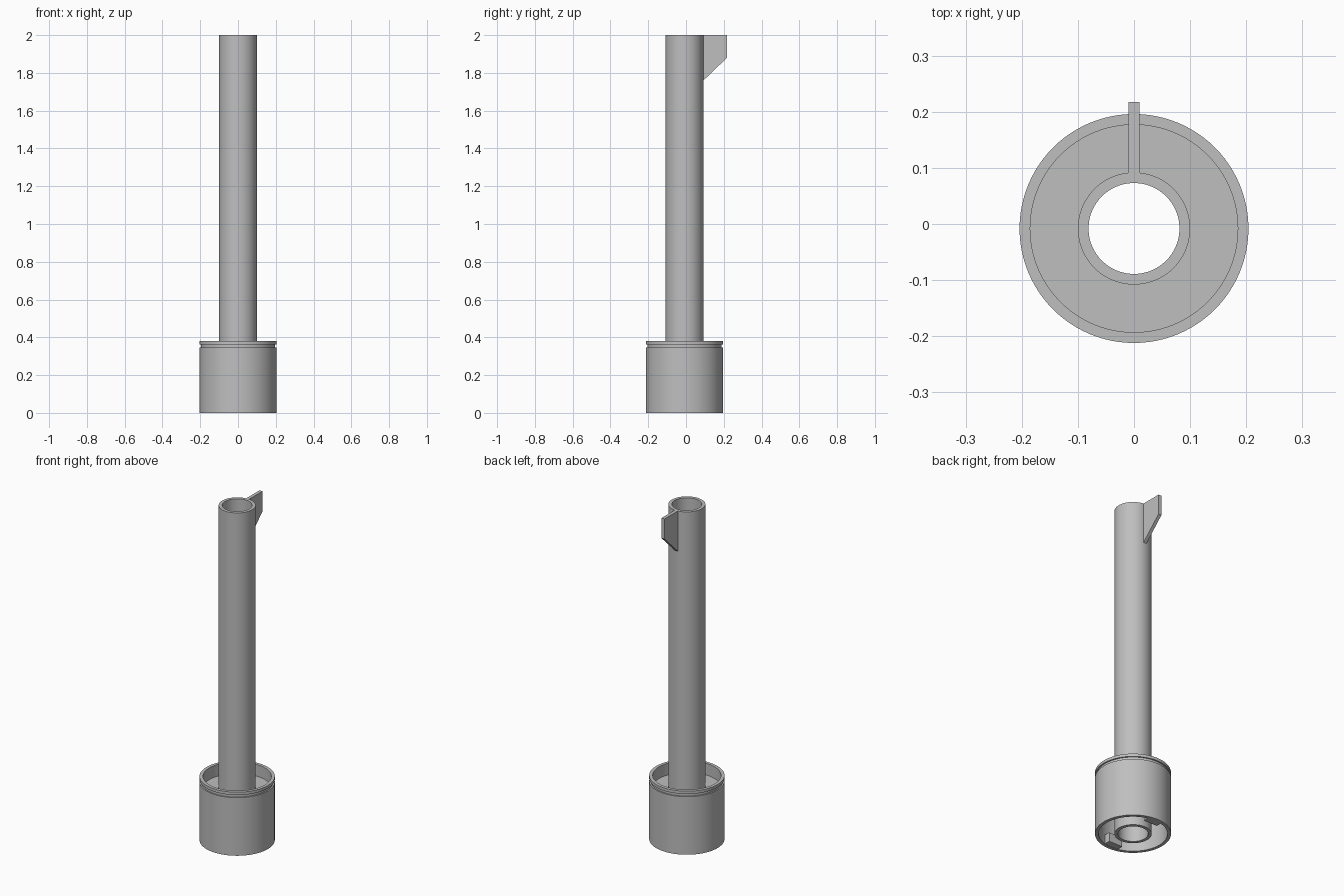
import bpy, bmesh, math
from mathutils import Vector

if "Cube" in bpy.data.objects:
    bpy.data.objects.remove(bpy.data.objects["Cube"])

AXIS_Y = -0.008
SIDES = 96

grey = bpy.data.materials.new("plain grey")
grey.use_nodes = True
grey.diffuse_color = (0.52, 0.52, 0.52, 1)
grey.node_tree.nodes["Principled BSDF"].inputs["Base Color"].default_value = (0.52, 0.52, 0.52, 1)


def finish(name, bm, smooth=False):
    bmesh.ops.recalc_face_normals(bm, faces=bm.faces)
    mesh = bpy.data.meshes.new(name)
    bm.to_mesh(mesh)
    bm.free()
    mesh.materials.append(grey)
    obj = bpy.data.objects.new(name, mesh)
    obj.location.y = AXIS_Y
    bpy.context.collection.objects.link(obj)
    if smooth:
        bpy.ops.object.select_all(action='DESELECT')
        obj.select_set(True)
        bpy.context.view_layer.objects.active = obj
        bpy.ops.object.shade_smooth_by_angle(angle=math.radians(30))
    return obj


def lathe(name, profile):
    """Spin a closed (radius, height) outline about the vertical axis."""
    bm = bmesh.new()
    verts = [bm.verts.new((r, 0, z)) for r, z in profile]
    edges = [bm.edges.new((verts[i - 1], verts[i])) for i in range(len(verts))]
    bmesh.ops.spin(bm, geom=verts + edges, cent=(0, 0, 0), axis=(0, 0, 1),
                   angle=math.tau, steps=SIDES, use_merge=True)
    bmesh.ops.remove_doubles(bm, verts=bm.verts, dist=1e-5)
    return finish(name, bm, smooth=True)


def plate(name, outline, offset):
    """Extrude a flat outline by the offset vector."""
    bm = bmesh.new()
    face = bm.faces.new([bm.verts.new(p) for p in outline])
    new = bmesh.ops.extrude_face_region(bm, geom=[face])["geom"]
    moved = [g for g in new if isinstance(g, bmesh.types.BMVert)]
    bmesh.ops.translate(bm, verts=moved, vec=Vector(offset))
    return finish(name, bm)


# Long open tube
lathe("tube", [(0.081, 0), (0.1, 0), (0.1, 2), (0.081, 2)])

# Cup with a shallow groove under its rim and a floor joining the tube
lathe("cup", [(0.185, 0), (0.204, 0), (0.204, 0.347), (0.196, 0.347),
              (0.196, 0.363), (0.204, 0.363), (0.204, 0.38), (0.185, 0.38),
              (0.185, 0.31), (0.09, 0.31), (0.09, 0.29), (0.185, 0.29)])

# Fin at the top of the tube, slanted underneath
fin = [(0.09, 2), (0.225, 2), (0.225, 1.88), (0.09, 1.75)]
plate("fin", [(-0.01, y, z) for y, z in fin], (0.02, 0, 0))

# Two flat-faced lugs inside the bottom of the cup
for side, label in ((1, "back"), (-1, "front")):
    lug = [(-0.045, 0.145), (0.045, 0.145), (0.045, 0.185), (-0.045, 0.185)]
    plate(label + "_lug", [(x, side * y, 0.002) for x, y in lug], (0, 0, 0.055))
